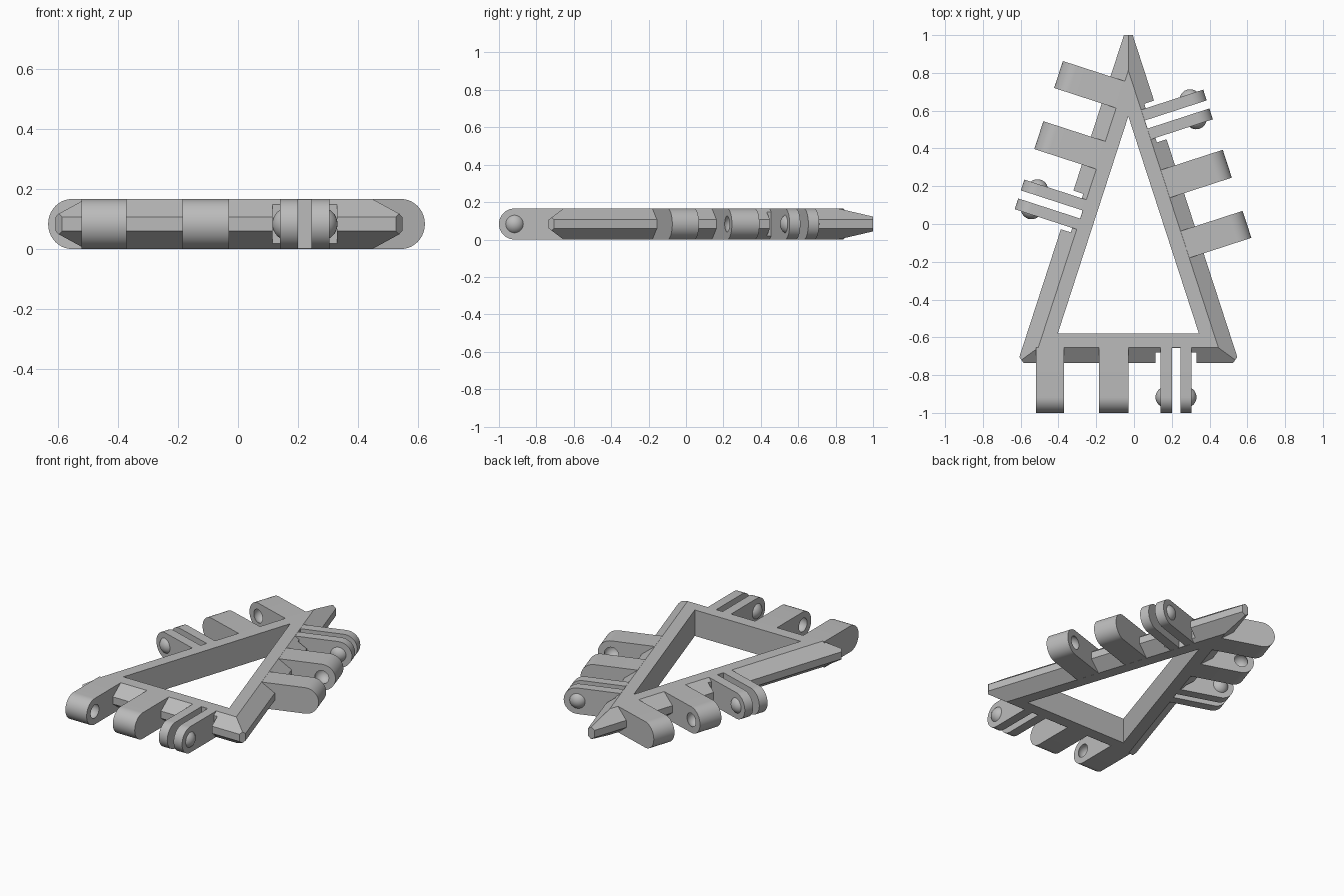
import bpy, bmesh, math
from mathutils import Matrix, Vector

cube = bpy.data.objects.get("Cube")
if cube:
    bpy.data.objects.remove(cube, do_unlink=True)

H = 0.166               # thickness
R = H / 2               # knuckle radius
TOP, RIM = 0.075, 0.155  # offsets of the flat face and outer rim from the opening
PIVOT = 0.337           # offset of the hinge axis
CX, BASE_Y, APEX_Y = -0.03, -0.58, 0.57
HALF = math.radians(18)

grey = bpy.data.materials.new("plain grey")
grey.use_nodes = True
grey.diffuse_color = (0.5, 0.5, 0.5, 1)
grey.node_tree.nodes["Principled BSDF"].inputs["Base Color"].default_value = (0.5, 0.5, 0.5, 1)


def finish(name, bm, place=Matrix()):
    bmesh.ops.recalc_face_normals(bm, faces=bm.faces)
    me = bpy.data.meshes.new(name)
    bm.to_mesh(me)
    bm.free()
    me.materials.append(grey)
    ob = bpy.data.objects.new(name, me)
    ob.matrix_world = place
    bpy.context.collection.objects.link(ob)
    return ob


def activate(ob):
    bpy.ops.object.select_all(action='DESELECT')
    ob.select_set(True)
    bpy.context.view_layer.objects.active = ob


def smooth(ob):
    activate(ob)
    bpy.ops.object.shade_smooth_by_angle(angle=math.radians(30))


def cut(ob, cutter):
    cutter.hide_render = True
    activate(ob)
    mod = ob.modifiers.new("cut", 'BOOLEAN')
    mod.operation, mod.solver, mod.object = 'DIFFERENCE', 'EXACT', cutter
    bpy.ops.object.modifier_apply(modifier=mod.name)
    bpy.data.objects.remove(cutter, do_unlink=True)


def box(name, x0, x1, y0, y1, place):
    bm = bmesh.new()
    bmesh.ops.create_cube(bm, size=1)
    bmesh.ops.scale(bm, vec=(x1 - x0, y1 - y0, 2 * H), verts=bm.verts)
    bmesh.ops.translate(bm, vec=((x0 + x1) / 2, (y0 + y1) / 2, R), verts=bm.verts)
    return finish(name, bm, place)


def triangle(d):
    apex, y = APEX_Y + d / math.sin(HALF), BASE_Y - d
    w = (apex - y) * math.tan(HALF)
    return [(CX - w, y), (CX + w, y), (CX, apex)]


# Triangular frame: a section swept around the three corners, rim chamfered
def build_frame():
    bm = bmesh.new()
    section = [(0, 0), (TOP, 0), (RIM, 0.06), (RIM, 0.106), (TOP, H), (0, H)]
    rings = [[bm.verts.new((x, y, z)) for x, y in triangle(d)] for d, z in section]
    for k, ring in enumerate(rings):
        nxt = rings[(k + 1) % len(rings)]
        for i in range(3):
            j = (i + 1) % 3
            bm.faces.new((ring[i], ring[j], nxt[j], nxt[i]))
    # Blunt the three sharp tips
    corners = [Vector((x, y, 0)) for x, y in triangle(RIM)]
    for i, c in enumerate(corners):
        a, b = corners[i - 1], corners[(i + 1) % 3]
        out = -((a - c).normalized() + (b - c).normalized()).normalized()
        depth = 0.0716 if i == 2 else 0.026
        geom = bm.verts[:] + bm.edges[:] + bm.faces[:]
        bmesh.ops.bisect_plane(bm, geom=geom, plane_co=c - out * depth,
                               plane_no=out, clear_outer=True)
        bmesh.ops.holes_fill(bm, edges=[e for e in bm.edges if e.is_boundary])
    return finish("frame", bm)


# Hinge arm with a rounded end
def arm(name, x0, x1, place):
    bm = bmesh.new()
    outline = [(-TOP, H), (-TOP, 0)]
    for k in range(25):
        t = math.pi * k / 24
        outline.append((-PIVOT - R * math.sin(t), R - R * math.cos(t)))
    face = bm.faces.new([bm.verts.new((x0, y, z)) for y, z in outline])
    ext = bmesh.ops.extrude_face_region(bm, geom=[face])
    bmesh.ops.translate(bm, vec=(x1 - x0, 0, 0),
                        verts=[v for v in ext["geom"] if isinstance(v, bmesh.types.BMVert)])
    return finish(name, bm, place)


def ball(name, x, radius, place, keep=None):
    bm = bmesh.new()
    bmesh.ops.create_uvsphere(bm, u_segments=32, v_segments=16, radius=radius,
                              matrix=Matrix.Translation((x, -PIVOT, R)))
    if keep:  # half dome facing along keep
        geom = bm.verts[:] + bm.edges[:] + bm.faces[:]
        bmesh.ops.bisect_plane(bm, geom=geom, plane_co=(x, 0, 0),
                               plane_no=(keep, 0, 0), clear_inner=True)
        bmesh.ops.holes_fill(bm, edges=[e for e in bm.edges if e.is_boundary])
    return finish(name, bm, place)


frame = build_frame()
sides = {"front": (0, -0.52, -0.58), "left": (108, 0.222, -0.203), "right": (252, 0.023, 0.733)}
for side, (angle, ox, oy) in sides.items():
    place = Matrix.Translation((ox, oy, 0)) @ Matrix.Rotation(math.radians(angle), 4, 'Z')

    # Clearance in the rim around and between the prongs
    cut(frame, box("clearance", 0.635, 0.85, -0.3, -0.1, place))
    cut(frame, box("slot", 0.72, 0.765, -0.3, -TOP - 0.001, place))

    # Two wide knuckles with sockets facing each other
    for label, x0, x1, socket in (("outer", 0, 0.15, 0.123), ("inner", 0.335, 0.49, 0.362)):
        knuckle = arm(f"{side}_{label}_knuckle", x0, x1, place)
        cut(knuckle, ball("socket", socket, 0.05, place))
        smooth(knuckle)

    # Pair of thin prongs with domes on their outer faces
    for label, x0, x1, d in (("near", 0.66, 0.72, -1), ("far", 0.765, 0.825, 1)):
        smooth(arm(f"{side}_{label}_prong", x0, x1, place))
        smooth(ball(f"{side}_{label}_dome", (x0 + x1) / 2, 0.056, place, d))
